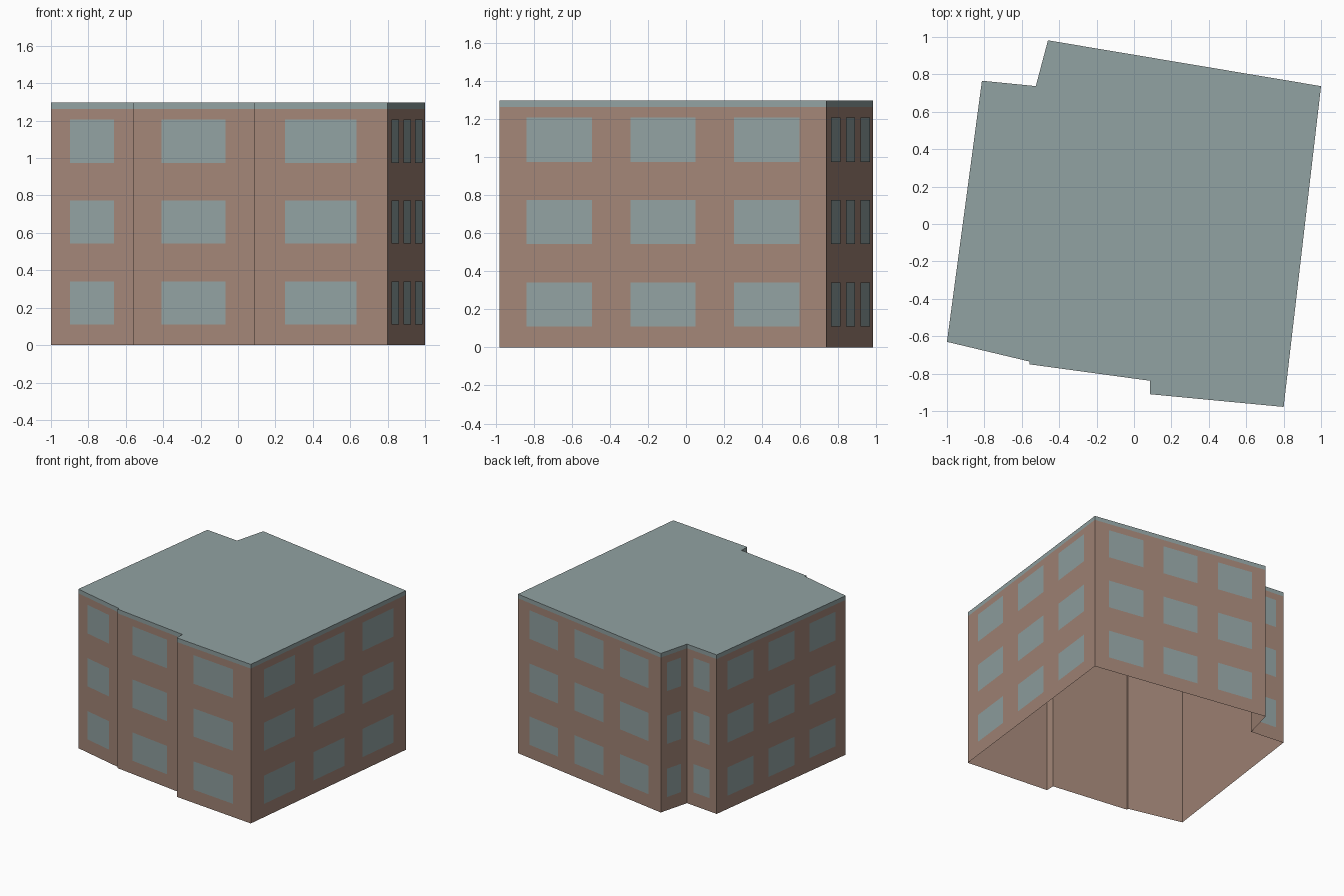
import bpy
from mathutils import Vector

cube = bpy.data.objects.get("Cube")
if cube:
    bpy.data.objects.remove(cube, do_unlink=True)


def make_material(name, rgb):
    mat = bpy.data.materials.new(name)
    mat.use_nodes = True
    mat.diffuse_color = (*rgb, 1)
    mat.node_tree.nodes["Principled BSDF"].inputs["Base Color"].default_value = (*rgb, 1)
    return mat


def make_object(name, verts, faces, mat):
    mesh = bpy.data.meshes.new(name)
    mesh.from_pydata(verts, [], faces)
    mesh.materials.append(mat)
    obj = bpy.data.objects.new(name, mesh)
    bpy.context.collection.objects.link(obj)
    return obj


brick = make_material("brown wall", (0.365, 0.238, 0.186))
glass = make_material("grey green", (0.285, 0.36, 0.36))

ROOF_BASE, TOP = 1.263, 1.297
FLOORS = [(0.11, 0.341), (0.543, 0.773), (0.974, 1.207)]

# Footprint corners, counter-clockwise, with the window count of the wall
# that starts at each corner
FOOTPRINT = [
    (-1.0, -0.63, 1), (-0.56, -0.735, 0), (-0.56, -0.75, 1),
    (0.085, -0.838, 0), (0.085, -0.91, 1), (0.8, -0.978, 3),
    (1.0, 0.737, 3), (-0.46, 0.982, 1), (-0.525, 0.737, 1),
    (-0.813, 0.766, 3),
]
SPANS = {0: [], 1: [(0.233, 0.767)],
         3: [(c - 0.1, c + 0.1) for c in (0.182, 0.5, 0.818)]}
corners = [Vector((x, y, 0)) for x, y, _ in FOOTPRINT]
n = len(corners)


def ring(z):
    return [(c.x, c.y, z) for c in corners]


sides = [(i, (i + 1) % n, (i + 1) % n + n, i + n) for i in range(n)]

# Outer walls, open underneath
make_object("walls", ring(0) + ring(ROOF_BASE), sides, brick)

# Flat roof slab with its edge band
caps = [tuple(reversed(range(n))), tuple(range(n, 2 * n))]
make_object("roof", ring(ROOF_BASE) + ring(TOP), sides + caps, glass)

# Window panes, laid just proud of each wall
verts, faces = [], []
for i, (_, _, count) in enumerate(FOOTPRINT):
    a, b = corners[i], corners[(i + 1) % n]
    along = b - a
    offset = Vector((along.y, -along.x, 0)).normalized() * 0.004
    for s, e in SPANS[count]:
        left, right = a + along * s + offset, a + along * e + offset
        for low, high in FLOORS:
            k = len(verts)
            verts += [(p.x, p.y, z) for p, z in
                      ((left, low), (right, low), (right, high), (left, high))]
            faces.append((k, k + 1, k + 2, k + 3))
make_object("windows", verts, faces, glass)
